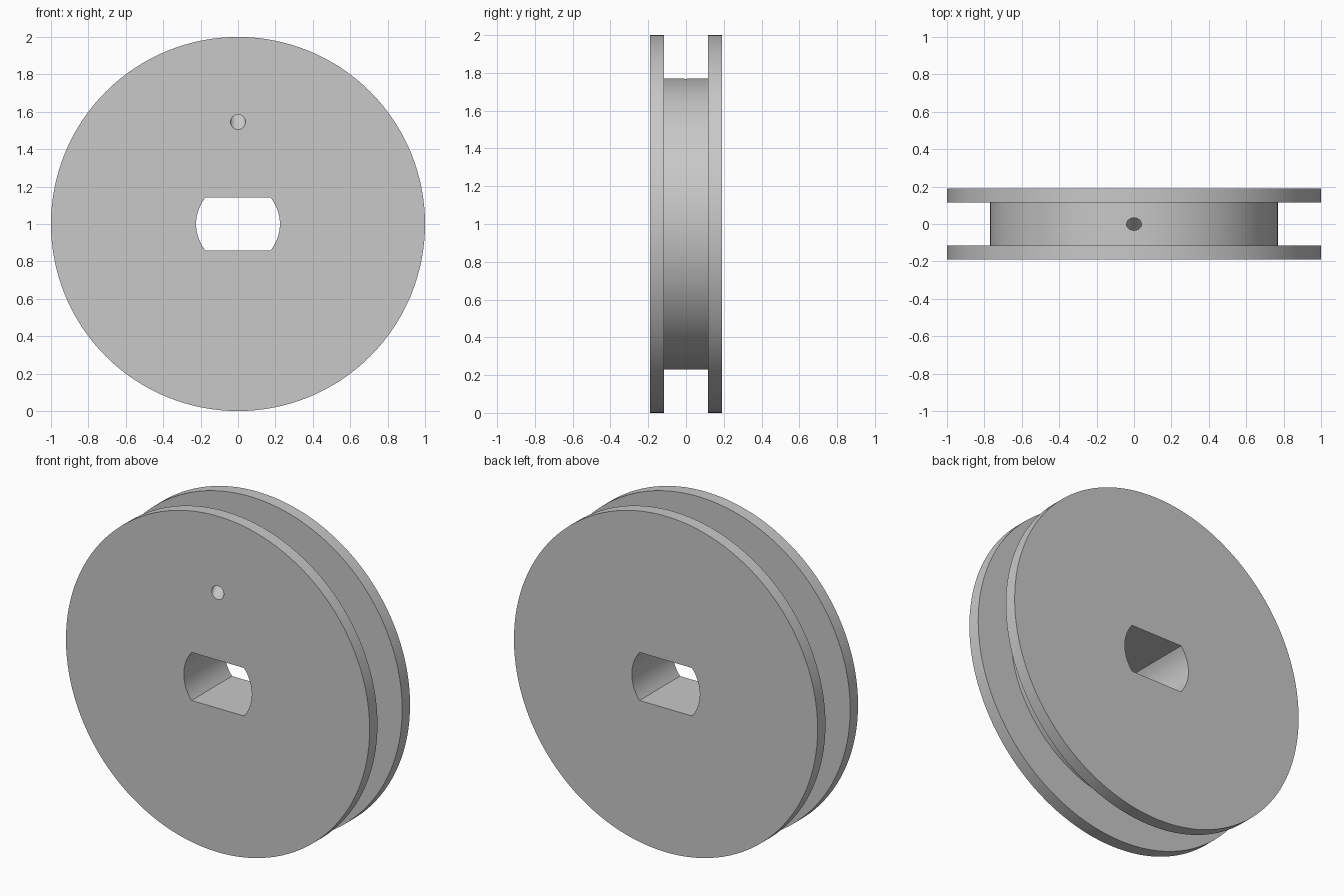
import bpy, bmesh
from math import pi, sin, cos, asin

default = bpy.data.objects.get("Cube")
if default:
    bpy.data.objects.remove(default, do_unlink=True)

RADIUS, CORE, HALF, GROOVE = 1.0, 0.77, 0.19, 0.116
SLOT_R, SLOT_H = 0.224, 0.143
CENTER = 1.0

grey = bpy.data.materials.new("plain grey")
grey.use_nodes = True
grey.diffuse_color = (0.58, 0.58, 0.58, 1)
grey.node_tree.nodes["Principled BSDF"].inputs["Base Color"].default_value = grey.diffuse_color


def prism(name, sections):
    """Join matching closed rings of points into a capped solid."""
    bm = bmesh.new()
    rings = [[bm.verts.new(p) for p in ring] for ring in sections]
    n = len(rings[0])
    for a, b in zip(rings, rings[1:]):
        for i in range(n):
            j = (i + 1) % n
            bm.faces.new((a[i], a[j], b[j], b[i]))
    bm.faces.new(rings[0])
    bm.faces.new(rings[-1])
    bmesh.ops.recalc_face_normals(bm, faces=bm.faces)
    mesh = bpy.data.meshes.new(name)
    bm.to_mesh(mesh)
    bm.free()
    mesh.materials.append(grey)
    obj = bpy.data.objects.new(name, mesh)
    bpy.context.collection.objects.link(obj)
    return obj


def circle(r, y, z, n):
    return [(r * cos(2 * pi * i / n), y, z + r * sin(2 * pi * i / n)) for i in range(n)]


# Spool body: two flanges around a narrower core
profile = [(RADIUS, -HALF), (RADIUS, -GROOVE), (CORE, -GROOVE),
           (CORE, GROOVE), (RADIUS, GROOVE), (RADIUS, HALF)]
spool = prism("spool", [circle(r, y, CENTER, 128) for r, y in profile])

# Shaft slot: a round hole with flat top and bottom
limit = asin(SLOT_H / SLOT_R)
angles = [side + limit * (k / 8 - 1) for side in (0, pi) for k in range(17)]
slot_cutter = prism("slot_cutter", [
    [(SLOT_R * cos(a), y, CENTER + SLOT_R * sin(a)) for a in angles]
    for y in (-0.3, 0.3)])

# Cord hole: slants from the front face up to the middle of the core
def cord_ring(y):
    return circle(0.04, y, 1.545 + (y + HALF) * 0.225 / HALF, 32)

cord_cutter = prism("cord_cutter", [cord_ring(-0.24), cord_ring(0.06)])

bpy.ops.object.select_all(action='DESELECT')
bpy.context.view_layer.objects.active = spool
spool.select_set(True)
for cutter in (slot_cutter, cord_cutter):
    cutter.hide_render = True
    mod = spool.modifiers.new(cutter.name, 'BOOLEAN')
    mod.operation = 'DIFFERENCE'
    mod.solver = 'EXACT'
    mod.object = cutter
    bpy.ops.object.modifier_apply(modifier=mod.name)
    bpy.data.objects.remove(cutter, do_unlink=True)

bpy.ops.object.shade_smooth_by_angle(angle=pi / 6)
